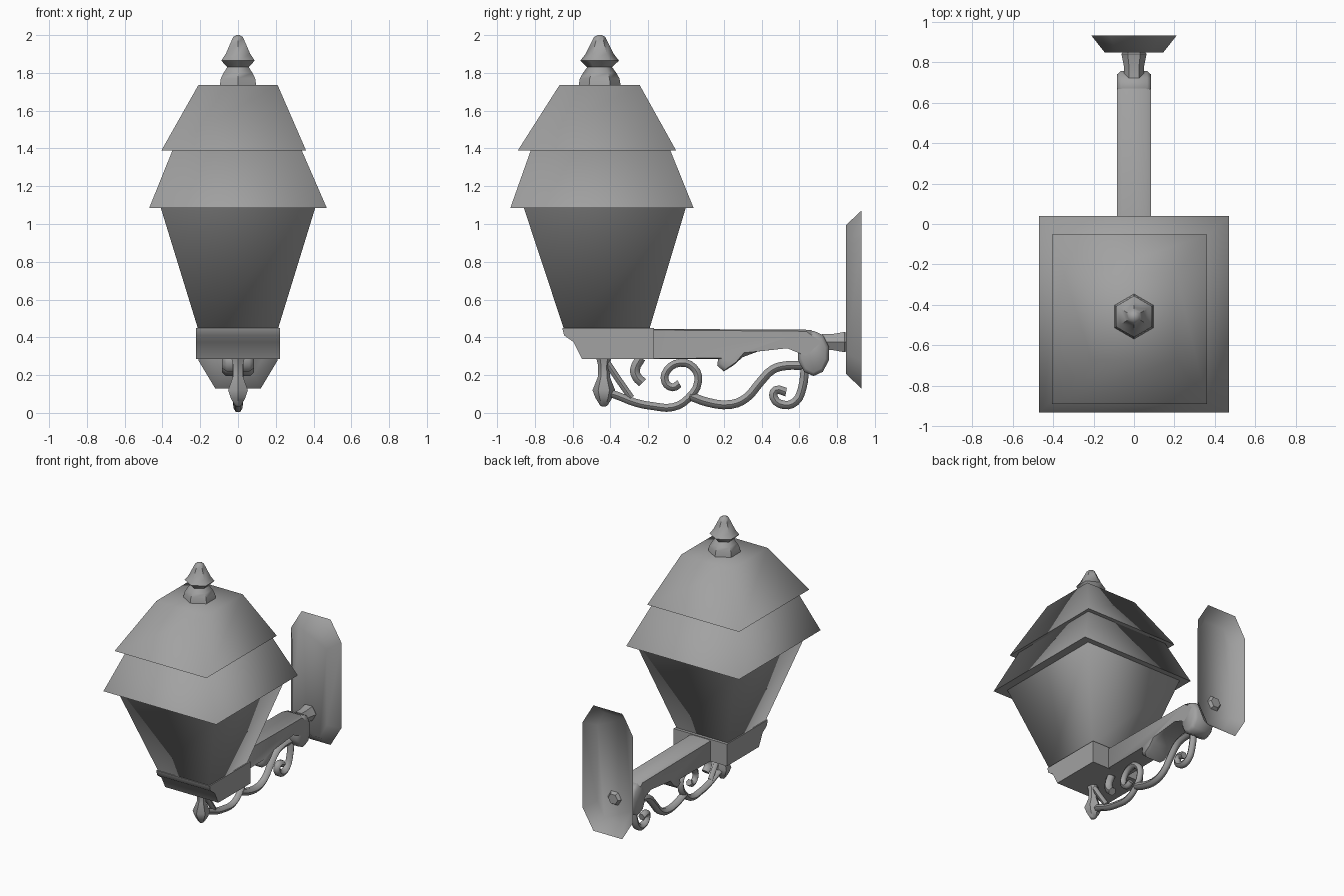
import bpy
import bmesh
import math
from mathutils import Vector

old = bpy.data.objects.get("Cube")
if old:
    bpy.data.objects.remove(old, do_unlink=True)

iron = bpy.data.materials.new("grey_iron")
iron.use_nodes = True
GREY = (0.36, 0.36, 0.36, 1)
iron.diffuse_color = GREY
iron.node_tree.nodes["Principled BSDF"].inputs["Base Color"].default_value = GREY


def finish(obj, angle=40):
    """Give an object its material and smooth shading."""
    obj.data.materials.clear()
    obj.data.materials.append(iron)
    bpy.ops.object.select_all(action="DESELECT")
    obj.select_set(True)
    bpy.context.view_layer.objects.active = obj
    bpy.ops.object.shade_smooth_by_angle(angle=math.radians(angle))
    return obj


def loft(name, rings, angle=40, cap_start=True, cap_end=True):
    """Skin a stack of closed rings that share one point count."""
    bm = bmesh.new()
    loops = [[bm.verts.new(p) for p in ring] for ring in rings]
    for a, b in zip(loops, loops[1:]):
        for i in range(len(a)):
            j = (i + 1) % len(a)
            bm.faces.new((a[i], a[j], b[j], b[i]))
    if cap_start:
        bm.faces.new(loops[0][::-1])
    if cap_end:
        bm.faces.new(loops[-1])
    bmesh.ops.recalc_face_normals(bm, faces=bm.faces)
    mesh = bpy.data.meshes.new(name)
    bm.to_mesh(mesh)
    bm.free()
    obj = bpy.data.objects.new(name, mesh)
    bpy.context.collection.objects.link(obj)
    return finish(obj, angle)


def box_ring(x0, x1, y0, y1, z):
    return [(x0, y0, z), (x1, y0, z), (x1, y1, z), (x0, y1, z)]


def turned(name, y, profile, sides=6):
    """Lathe a (radius, z) profile around a vertical axis."""
    turns = [math.tau * i / sides + math.pi / 2 for i in range(sides)]
    return loft(name, [[(r * math.cos(t), y + r * math.sin(t), z) for t in turns]
                       for r, z in profile], 50)


def side_slab(name, outline, half, chamfer=0.0):
    """Extrude a (y, z) outline across x, with softened rims."""
    centre = sum((Vector(p) for p in outline), Vector((0, 0))) / len(outline)
    inner = []
    for p in outline:
        step = centre - Vector(p)
        inner.append(Vector(p) + step.normalized() * chamfer)
    steps = [(-half, inner), (chamfer - half, outline), (half - chamfer, outline), (half, inner)]
    if not chamfer:
        steps = [(-half, outline), (half, outline)]
    return loft(name, [[(x, p[0], p[1]) for p in pts] for x, pts in steps], 50)


def scroll(name, points, radius):
    """Round bar following (y, z) points."""
    curve = bpy.data.curves.new(name, "CURVE")
    curve.dimensions = "3D"
    curve.bevel_depth = radius
    curve.bevel_resolution = 1
    curve.resolution_u = 3
    curve.use_fill_caps = True
    spline = curve.splines.new("BEZIER")
    spline.bezier_points.add(len(points) - 1)
    for bp, (y, z) in zip(spline.bezier_points, points):
        bp.co = (0, y, z)
        bp.handle_left_type = bp.handle_right_type = "AUTO"
    obj = bpy.data.objects.new(name, curve)
    bpy.context.collection.objects.link(obj)
    bpy.ops.object.select_all(action="DESELECT")
    obj.select_set(True)
    bpy.context.view_layer.objects.active = obj
    bpy.ops.object.convert(target="MESH")
    return finish(bpy.context.view_layer.objects.active, 60)


# Lantern: tapered body and two overlapping roof tiers
loft("lantern_body", [box_ring(-0.21, 0.21, -0.645, -0.195, 0.44),
                      box_ring(-0.41, 0.41, -0.86, 0.0, 1.09)], 100)
loft("lower_roof", [box_ring(-0.47, 0.47, -0.93, 0.04, 1.085),
                    box_ring(-0.345, 0.335, -0.82, -0.085, 1.395)], 100)
loft("upper_roof", [box_ring(-0.405, 0.36, -0.89, -0.053, 1.39),
                    box_ring(-0.21, 0.21, -0.67, -0.245, 1.735)], 100)

# Turned ornaments above and below the lantern
turned("top_finial", -0.457, [(0.112, 1.73), (0.105, 1.77), (0.088, 1.80), (0.066, 1.83),
                              (0.102, 1.865), (0.075, 1.90), (0.045, 1.96),
                              (0.03, 1.99), (0.01, 2.0)])
turned("bottom_drop", -0.435, [(0.04, 0.29), (0.03, 0.25), (0.032, 0.19), (0.06, 0.12),
                               (0.045, 0.08), (0.02, 0.04), (0.012, 0.035)])

# Moulded seat under the lantern
side_slab("lantern_seat", [(-0.655, 0.45), (-0.645, 0.41), (-0.595, 0.375), (-0.55, 0.285),
                           (-0.17, 0.285), (-0.17, 0.45)], 0.222)

# Bracket arm with a leaf cusp, ending in a rounded volute
side_slab("bracket_arm", [(-0.2, 0.445), (-0.2, 0.285), (0.17, 0.285), (0.165, 0.25),
                          (0.2, 0.22), (0.25, 0.25), (0.3, 0.295), (0.38, 0.325),
                          (0.56, 0.345), (0.66, 0.30), (0.74, 0.38), (0.66, 0.44)],
          0.085, 0.025)
side_slab("arm_volute", [(0.675 + 0.085 * math.cos(math.tau * (i + 0.5) / 10),
                          0.315 + 0.12 * math.sin(math.tau * (i + 0.5) / 10))
                         for i in range(10)], 0.085, 0.02)

# Neck joining the arm to the wall plate
neck = [(0.72, 0.05), (0.78, 0.05), (0.84, 0.062), (0.87, 0.04)]
loft("wall_neck", [[(r * math.cos(math.tau * i / 6), y, 0.375 + r * math.sin(math.tau * i / 6))
                    for i in range(6)] for y, r in neck])


def plate_ring(y, half, chamfer_x, z0, chamfer_z):
    """Long octagon, mirrored about the plate centre height."""
    mid = 0.6
    quarter = [(half - chamfer_x, z0 - mid), (half, z0 + chamfer_z - mid)]
    right = quarter + [(x, -z) for x, z in reversed(quarter)]
    return [(x, y, mid + z) for x, z in right + [(-x, z) for x, z in reversed(right)]]


# Hollow wall plate, open towards the wall
loft("wall_plate", [plate_ring(0.848, 0.145, 0.06, 0.205, 0.11),
                    plate_ring(0.93, 0.21, 0.09, 0.128, 0.15)], 50, cap_end=False)

# Scrollwork hanging beneath the arm
scroll("front_scroll", [(-0.42, 0.11), (-0.36, 0.09), (-0.27, 0.055), (-0.17, 0.035),
                        (-0.07, 0.03), (0.01, 0.075), (0.065, 0.17), (0.04, 0.24),
                        (-0.03, 0.265), (-0.1, 0.225), (-0.11, 0.165), (-0.07, 0.135),
                        (-0.035, 0.155)], 0.024)
scroll("rear_scroll", [(0.02, 0.09), (0.12, 0.055), (0.24, 0.045), (0.32, 0.08),
                       (0.39, 0.16), (0.46, 0.23), (0.53, 0.25), (0.62, 0.25)], 0.027)
scroll("rear_curl", [(0.63, 0.24), (0.615, 0.13), (0.58, 0.06), (0.52, 0.042),
                     (0.465, 0.08), (0.475, 0.12), (0.53, 0.11)], 0.026)
scroll("drop_brace", [(-0.42, 0.27), (-0.36, 0.18), (-0.29, 0.08)], 0.02)
scroll("small_hook", [(-0.24, 0.29), (-0.27, 0.23), (-0.26, 0.19), (-0.23, 0.16)], 0.03)
